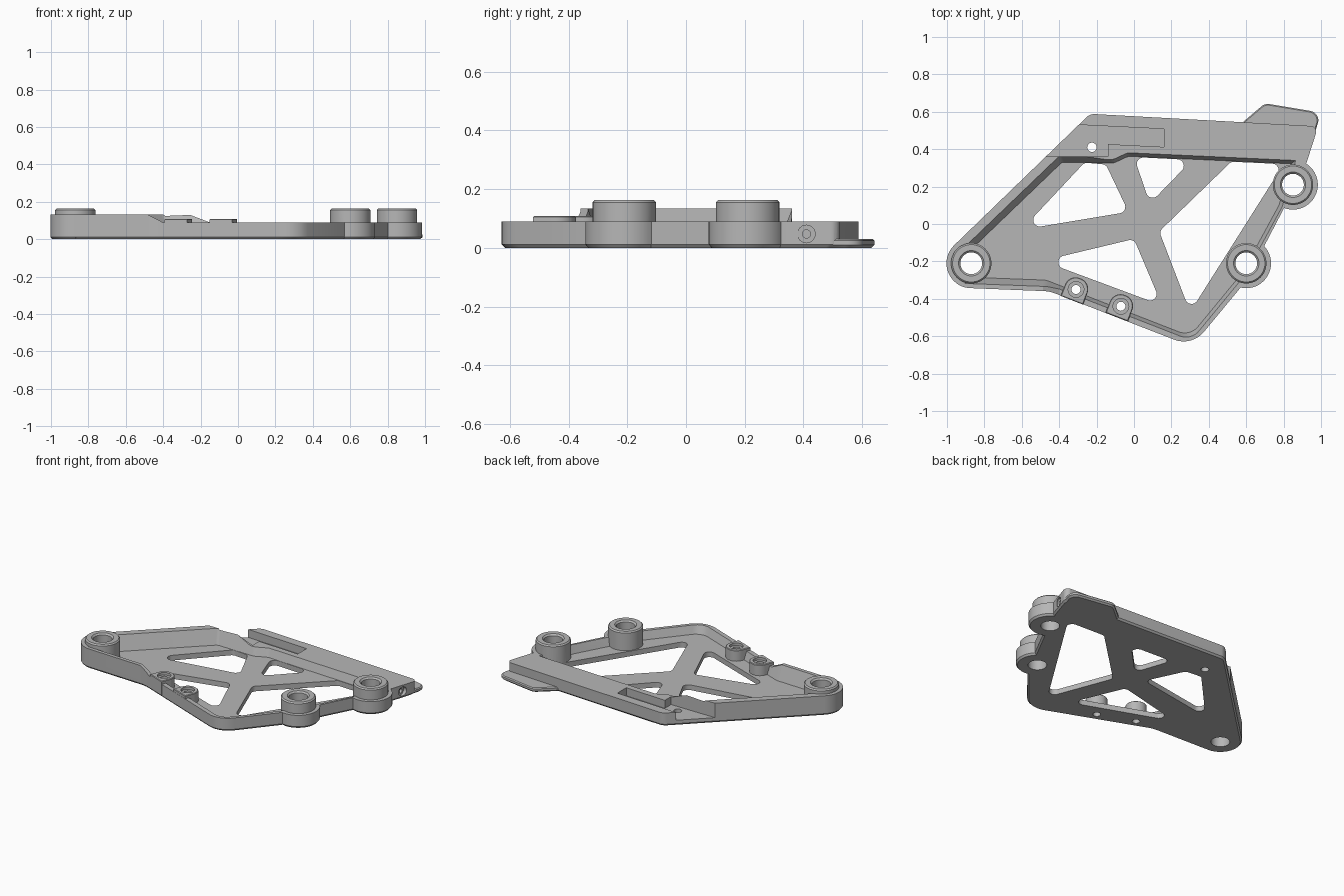
import bpy, bmesh, math
from mathutils import Vector

if "Cube" in bpy.data.objects:
    bpy.data.objects.remove(bpy.data.objects["Cube"])

grey = bpy.data.materials.new("plain grey")
grey.use_nodes = True
colour = (0.47, 0.47, 0.47, 1)
grey.diffuse_color = colour
grey.node_tree.nodes["Principled BSDF"].inputs["Base Color"].default_value = colour

FLOOR, RIM, HIGH, TOP = 0.035, 0.089, 0.133, 0.163
helpers = []


def make_object(name, rings):
    """Skin a stack of matching rings and cap both ends."""
    bm = bmesh.new()
    loops = [[bm.verts.new(p) for p in ring] for ring in rings]
    n = len(loops[0])
    for low, up in zip(loops, loops[1:]):
        for i in range(n):
            j = (i + 1) % n
            bm.faces.new((low[i], low[j], up[j], up[i]))
    bm.faces.new(loops[0][::-1])
    bm.faces.new(loops[-1])
    bmesh.ops.recalc_face_normals(bm, faces=bm.faces)
    mesh = bpy.data.meshes.new(name)
    bm.to_mesh(mesh)
    bm.free()
    mesh.materials.append(grey)
    ob = bpy.data.objects.new(name, mesh)
    bpy.context.collection.objects.link(ob)
    return ob


def inset_corners(points, d):
    """Move every edge of a counter-clockwise outline inward by d."""
    out = []
    for i, p in enumerate(points):
        a = (p - points[i - 1]).normalized()
        b = (points[(i + 1) % len(points)] - p).normalized()
        na, nb = Vector((-a.y, a.x)), Vector((-b.y, b.x))
        out.append(p + (na + nb) * d / (1 + na.dot(nb)))
    return out


def rounded(points, radii, steps=8):
    """Replace each corner by a circular arc."""
    out = []
    for i, p in enumerate(points):
        if radii[i] == 0:
            out.append(p)
            continue
        back, ahead = points[i - 1] - p, points[(i + 1) % len(points)] - p
        half = (math.pi - back.angle(ahead)) / 2
        t = min(radii[i] * math.tan(half), 0.48 * min(back.length, ahead.length))
        s, e, w = p + back.normalized() * t, p + ahead.normalized() * t, math.cos(half)
        for k in range(steps + 1):
            u = k / steps
            c = ((1 - u) ** 2, 2 * u * (1 - u) * w, u * u)
            out.append((s * c[0] + p * c[1] + e * c[2]) / sum(c))
    return out


def prism(name, corners, levels, radius=0.0):
    """corners are (x, y) or (x, y, radius); levels are (z, inset)."""
    pts = [Vector(c[:2]) for c in corners]
    radii = [c[2] if len(c) > 2 else radius for c in corners]
    return make_object(name, [[(q.x, q.y, z) for q in rounded(inset_corners(pts, d), radii)]
                              for z, d in levels])


def lathe(name, centre, profile, sides=48):
    """Vertical turned part from (radius, z) pairs."""
    return make_object(name, [[(centre[0] + r * math.cos(2 * math.pi * i / sides),
                                centre[1] + r * math.sin(2 * math.pi * i / sides), z)
                               for i in range(sides)] for r, z in profile])


def combine(tool, operation):
    mod = body.modifiers.new(tool.name, 'BOOLEAN')
    mod.operation, mod.solver, mod.object = operation, 'EXACT', tool
    tool.hide_render = True
    helpers.append(tool)


def add(tool):
    combine(tool, 'UNION')


def cut(tool):
    combine(tool, 'DIFFERENCE')


left_boss, low_boss, high_boss = (-0.87, -0.21), (0.60, -0.21), (0.85, 0.21)

# Outer plate, full height, with a chamfered underside
body = prism("bracket_plate", [
    (-0.87, -0.343), (-0.45, -0.36, 0.2), (0.309, -0.655, 0.14), (0.57, -0.34), (0.69, -0.13),
    (0.81, 0.10), (0.925, 0.335), (0.985, 0.522, 0.03), (-0.235, 0.589, 0.06), (-0.962, -0.114)],
    [(0, 0.01), (0.012, 0), (HIGH, 0)])
for centre in (left_boss, low_boss, high_boss):
    add(lathe("lobe", centre, [(0.123, 0), (0.133, 0.012), (0.133, HIGH)]))

# Lower the rim to the right of each ramp
for x0, x1, y0, y1 in ((-0.49, -0.40, -1, -0.05), (-0.27, -0.15, -0.05, 1)):
    shape = [(x0, HIGH + 0.002), (x1, RIM), (1.5, RIM), (1.5, 0.3), (x0, 0.3)]
    cut(make_object("ramp_cutter", [[(x, y, z) for x, z in shape] for y in (y0, y1)]))
cut(prism("rear_step_cutter", [(-1, 0.365), (0.5, 0.365), (0.5, 1), (-1, 1)],
          [(RIM, 0), (0.3, 0)]))

# Recessed interior with drafted walls
cut(prism("interior_cutter", [
    (-0.87, -0.285), (-0.47, -0.30, 0.1), (0.30, -0.60, 0.09), (0.555, -0.29), (0.65, -0.13),
    (0.775, 0.10), (0.84, 0.322), (-0.03, 0.362, 0.06), (-0.11, 0.325, 0.06),
    (-0.385, 0.33, 0.03), (-0.87, -0.136)],
    [(FLOOR, 0), (0.15, -0.04)]))

# Stepped pocket in the rear bar, open at the slanted side
cut(prism("pocket_cutter", [
    (-0.6, 0.362), (-0.14, 0.36), (-0.14, 0.427), (0.16, 0.412), (0.16, 0.508),
    (-0.29, 0.53), (-0.6, 0.53)], [(FLOOR, 0), (0.3, 0)]))
cut(lathe("pocket_hole", (-0.225, 0.41), [(0.025, -0.1), (0.025, 0.2)], 24))

# Windows between the struts
for window in (
        [(-0.265, 0.328), (-0.15, 0.318), (-0.03, 0.065), (-0.60, -0.03)],
        [(0.0, 0.358), (0.31, 0.342), (0.085, 0.11)],
        [(0.52, 0.333), (0.80, 0.32), (0.30, -0.47), (0.135, -0.04)],
        [(-0.49, -0.197), (0.15, -0.435), (0.0, -0.08)]):
    if window[0][0] in (-0.265, 0.0, 0.52):
        window = window[::-1]
    cut(prism("window_cutter", window, [(-0.1, 0), (0.3, 0)], 0.035))

# Thin tab at the rear right corner
add(prism("rear_tab", [
    (0.56, 0.50), (0.90, 0.40), (0.965, 0.48), (1.0, 0.595, 0.05), (0.70, 0.645, 0.05),
    (0.58, 0.543)], [(0, 0.01), (0.01, 0), (0.024, 0), (0.03, 0.006)]))

# Tall bosses and their bores
for centre in (left_boss, low_boss, high_boss):
    add(lathe("boss", centre, [(0.108, 0.015), (0.108, TOP - 0.008), (0.1, TOP)]))
for centre in (left_boss, low_boss, high_boss):
    cut(lathe("bore", centre, [(0.058, -0.1), (0.058, TOP - 0.01), (0.078, TOP + 0.01)]))

# Small screw seats along the front edge
inward = Vector((0.362, 0.932))
along = Vector((0.932, -0.362))
for centre in (Vector((-0.31, -0.35)), Vector((-0.07, -0.44))):
    corners = [(*(centre + along * a + inward * b), r) for a, b, r in (
        (-0.064, -0.062, 0), (0.064, -0.062, 0), (0.064, 0.064, 0.063), (-0.064, 0.064, 0.063))]
    add(prism("screw_seat", corners, [(0.015, 0), (0.105, 0), (0.109, 0.004)]))
    cut(lathe("screw_recess", centre, [(0.042, 0.092), (0.042, 0.2)], 32))
    cut(lathe("screw_hole", centre, [(0.024, -0.1), (0.024, 0.2)], 24))

# Stepped hole in the end of the rear bar
for radius, start in ((0.03, 0.935), (0.014, 0.85)):
    ring = [(0.41 + radius * math.cos(math.tau * i / 24), 0.047 + radius * math.sin(math.tau * i / 24))
            for i in range(24)]
    cut(make_object("end_hole", [[(x, y, z) for y, z in ring] for x in (start, 1.2)]))

# Bake the shape and discard the cutters
graph = bpy.context.evaluated_depsgraph_get()
baked = bpy.data.meshes.new_from_object(body.evaluated_get(graph))
body.modifiers.clear()
body.data = baked
for tool in helpers:
    bpy.data.objects.remove(tool)
body.data.materials.clear()
body.data.materials.append(grey)
for poly in body.data.polygons:
    poly.material_index = 0

bpy.ops.object.select_all(action='DESELECT')
body.select_set(True)
bpy.context.view_layer.objects.active = body
bpy.ops.object.shade_smooth_by_angle(angle=math.radians(25))
